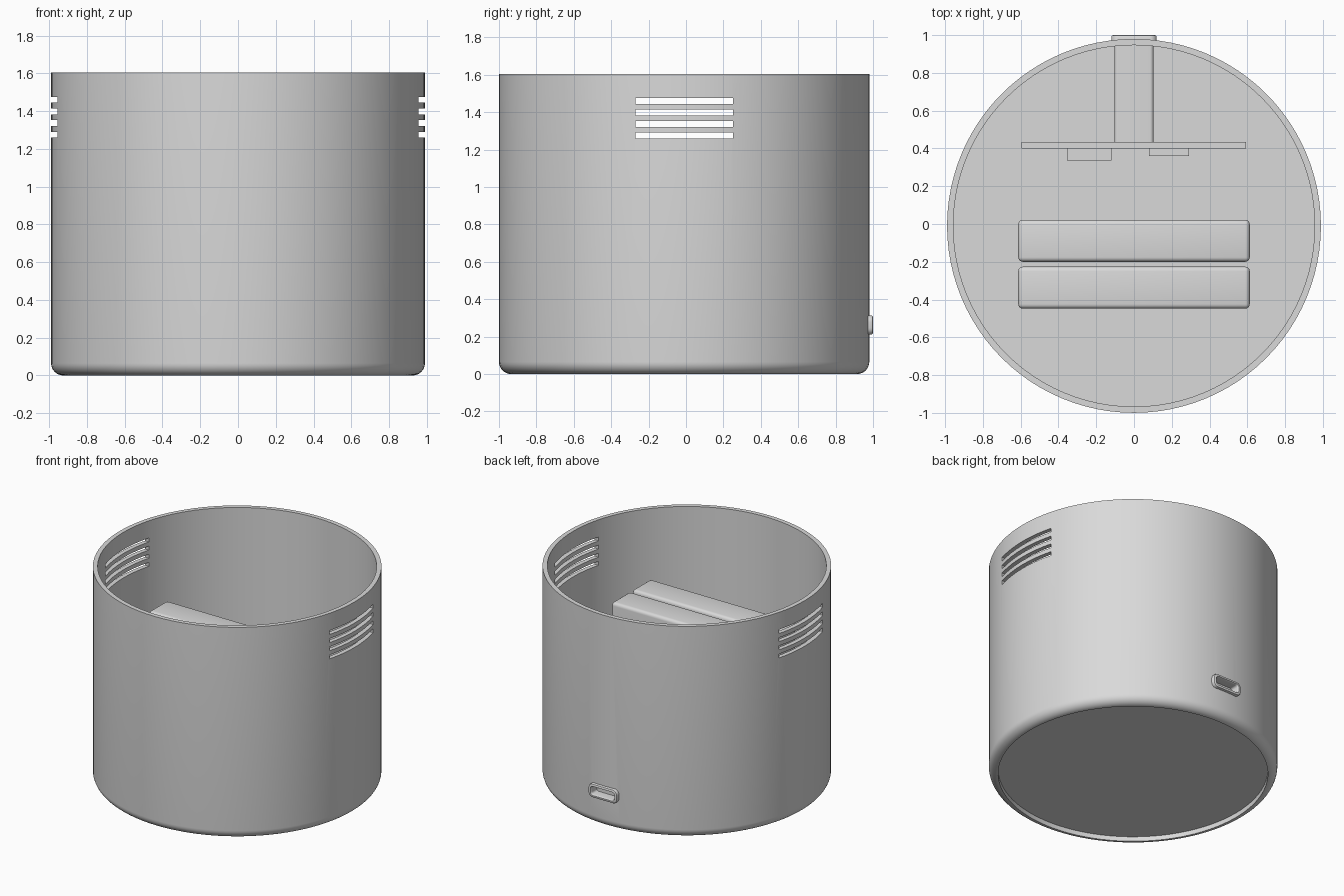
import bpy, bmesh, math
from mathutils import Vector

cube = bpy.data.objects.get("Cube")
if cube:
    bpy.data.objects.remove(cube, do_unlink=True)

CY = -0.01        # centre of the cup in y
PORT_Z = 0.262    # height of the charging port
COLOUR = (0.7, 0.7, 0.7, 1)

grey = bpy.data.materials.new("plain grey")
grey.use_nodes = True
grey.diffuse_color = COLOUR
grey.node_tree.nodes["Principled BSDF"].inputs["Base Color"].default_value = COLOUR


def finish(name, bm):
    bmesh.ops.recalc_face_normals(bm, faces=bm.faces[:])
    mesh = bpy.data.meshes.new(name)
    bm.to_mesh(mesh)
    bm.free()
    mesh.materials.append(grey)
    obj = bpy.data.objects.new(name, mesh)
    bpy.context.collection.objects.link(obj)
    return obj


def activate(obj):
    bpy.ops.object.select_all(action='DESELECT')
    obj.select_set(True)
    bpy.context.view_layer.objects.active = obj


def smooth(obj):
    activate(obj)
    bpy.ops.object.shade_smooth_by_angle(angle=math.radians(30))


def loft(name, rings):
    """Skin a list of equal rings and cap both ends."""
    bm = bmesh.new()
    loops = [[bm.verts.new(p) for p in ring] for ring in rings]
    for a, b in zip(loops, loops[1:]):
        for i in range(len(a)):
            j = (i + 1) % len(a)
            bm.faces.new((a[i], a[j], b[j], b[i]))
    bm.faces.new(loops[0])
    bm.faces.new(loops[-1])
    return finish(name, bm)


def circle(r, z, n=96):
    return [Vector((r * math.cos(math.tau * i / n), CY + r * math.sin(math.tau * i / n), z))
            for i in range(n)]


def rounded_rect(half_w, half_h, r, y, n=6):
    """Rounded rectangle in the xz plane at depth y."""
    pts = []
    for k, (sx, sz) in enumerate(((1, 1), (-1, 1), (-1, -1), (1, -1))):
        for i in range(n + 1):
            a = math.pi / 2 * (k + i / n)
            pts.append(Vector((sx * (half_w - r) + r * math.cos(a), y,
                               PORT_Z + sz * (half_h - r) + r * math.sin(a))))
    return pts


def box(name, lo, hi, bevel=0):
    bm = bmesh.new()
    bmesh.ops.create_cube(bm, size=1)
    for v in bm.verts:
        v.co = [(l + h) / 2 + c * (h - l) for l, h, c in zip(lo, hi, v.co)]
    if bevel:
        bmesh.ops.bevel(bm, geom=bm.edges[:], offset=bevel, segments=4,
                        profile=0.5, affect='EDGES')
    return finish(name, bm)


def cut(target, cutter):
    cutter.hide_render = True
    mod = target.modifiers.new("cut", 'BOOLEAN')
    mod.operation = 'DIFFERENCE'
    mod.solver = 'EXACT'
    mod.object = cutter
    activate(target)
    bpy.ops.object.modifier_apply(modifier=mod.name)
    bpy.data.objects.remove(cutter, do_unlink=True)


# Cup: recessed underside, rounded foot, thin wall, flat inner floor
R, FILLET, HEIGHT, INNER, RECESS, FLOOR = 0.99, 0.065, 1.605, 0.957, 0.035, 0.07
rings = [circle(R - FILLET, RECESS)]
for i in range(9):
    a = math.pi / 2 * i / 8
    rings.append(circle(R - FILLET + FILLET * math.sin(a), FILLET - FILLET * math.cos(a)))
rings += [circle(R, HEIGHT), circle(INNER, HEIGHT), circle(INNER, FLOOR)]
cup = loft("cup", rings)

# Vent slots through both side walls, and the port opening in the back
for i in range(4):
    z = 1.26 + 0.0615 * i
    cut(cup, box("slot_cutter", (-1.2, -0.27, z), (1.2, 0.25, z + 0.03)))
cut(cup, loft("port_cutter", [rounded_rect(0.1, 0.036, 0.02, y) for y in (0.9, 1.1)]))
smooth(cup)

# Charging connector: shell, raised bezel and recessed opening
connector = loft("charging_connector", [
    rounded_rect(0.103, 0.038, 0.018, 0.435), rounded_rect(0.103, 0.038, 0.018, 0.955),
    rounded_rect(0.12, 0.052, 0.036, 0.955), rounded_rect(0.12, 0.052, 0.036, 0.989),
    rounded_rect(0.117, 0.049, 0.033, 0.997), rounded_rect(0.111, 0.043, 0.028, 1.0),
    rounded_rect(0.1, 0.034, 0.02, 1.0), rounded_rect(0.096, 0.031, 0.018, 0.995),
    rounded_rect(0.094, 0.029, 0.016, 0.985), rounded_rect(0.094, 0.029, 0.016, 0.93)])
smooth(connector)

# Two battery packs standing on the floor
for name, y in (("front_battery", -0.448), ("rear_battery", -0.2)):
    smooth(box(name, (-0.613, y, FLOOR), (0.613, y + 0.222, 1.175), 0.024))

# Circuit board with two chips
box("circuit_board", (-0.595, 0.4, FLOOR), (0.592, 0.435, 0.72))
box("large_chip", (-0.355, 0.335, 0.3), (-0.12, 0.4, 0.53))
box("small_chip", (0.08, 0.36, 0.3), (0.292, 0.4, 0.5))
